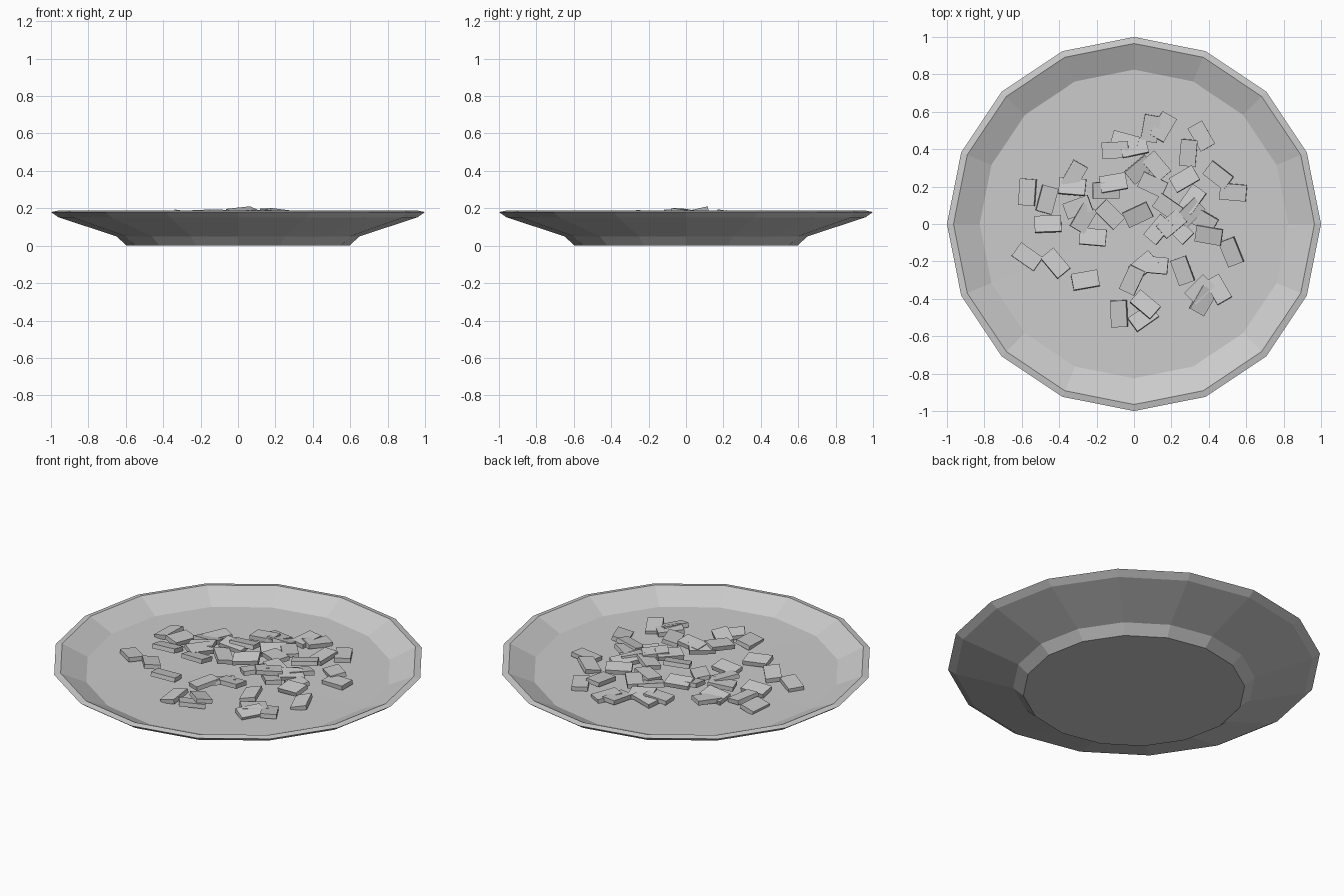
import bpy, bmesh, math, random
from mathutils import Matrix, Euler

if "Cube" in bpy.data.objects:
    bpy.data.objects.remove(bpy.data.objects["Cube"])

random.seed(4)
SIDES = 16


def finish(name, bm):
    bmesh.ops.recalc_face_normals(bm, faces=bm.faces)
    mesh = bpy.data.meshes.new(name)
    bm.to_mesh(mesh)
    bm.free()
    ob = bpy.data.objects.new(name, mesh)
    bpy.context.collection.objects.link(ob)
    return ob


# Shallow dish: (radius, height) profile from foot, over the rim, to the floor
profile = [(0.595, 0), (0.65, 0.05), (0.96, 0.152), (1.0, 0.18),
           (0.965, 0.187), (0.825, 0.122)]
bm = bmesh.new()
rings = []
for r, z in profile:
    rings.append([bm.verts.new((r * math.cos(2 * math.pi * i / SIDES),
                                r * math.sin(2 * math.pi * i / SIDES), z))
                  for i in range(SIDES)])
for a, b in zip(rings, rings[1:]):
    for i in range(SIDES):
        j = (i + 1) % SIDES
        bm.faces.new((a[i], a[j], b[j], b[i]))
bm.faces.new(rings[0])
centre = bm.verts.new((0, 0, 0.112))
for i in range(SIDES):
    bm.faces.new((rings[-1][i], rings[-1][(i + 1) % SIDES], centre))
finish("dish", bm)

# Loose pile of small slabs: x, y, turn in degrees
slabs = [
    (-.46, 0, 2), (-.57, .17, 86), (-.465, .13, 75), (-.32, .26, 60),
    (-.33, .2, -5), (-.27, .03, 60), (-.22, -.07, -5), (-.15, .18, 2),
    (-.11, .22, 10), (-.1, .395, 3), (0, .41, 12), (.09, .51, 80),
    (.155, .52, 60), (.36, .47, -60), (.29, .38, 85), (.45, .26, -38),
    (.53, .17, -5), (.12, .31, -50), (.27, .24, 30), (.1, .21, -25),
    (.18, .09, -35), (.02, .05, 25), (-.13, .05, -45), (.13, -.03, 50),
    (.24, -.03, -45), (.3, .06, 45), (.4, -.06, -10), (.52, -.15, -68),
    (.26, -.25, -70), (.11, -.22, -5), (.05, -.22, 40), (-.01, -.3, 65),
    (-.26, -.3, 10), (-.42, -.21, -50), (-.57, -.175, -35), (-.08, -.48, 93),
    (.06, -.43, -40), (.05, -.5, 35), (.35, -.35, 45), (.37, -.41, 60),
    (.45, -.35, -60), (.31, .13, 55), (-.3, .09, 20), (-.05, .44, -15),
    (.37, .02, -30), (.03, .29, 40), (.2, 0, 40),
]
bm = bmesh.new()
for x, y, turn in slabs:
    heap = max(0, 1 - math.hypot(x, y) / 0.55)
    z = 0.133 + 0.075 * heap * random.uniform(0.4, 1)
    tilt = Euler((random.uniform(-.25, .25), random.uniform(-.12, .12), 0))
    m = (Matrix.Translation((x, y, z))
         @ Matrix.Rotation(math.radians(turn), 4, 'Z')
         @ tilt.to_matrix().to_4x4()
         @ Matrix.Diagonal((0.142, 0.088, 0.025, 1)))
    bmesh.ops.create_cube(bm, size=1, matrix=m)
finish("slab_pile", bm)
